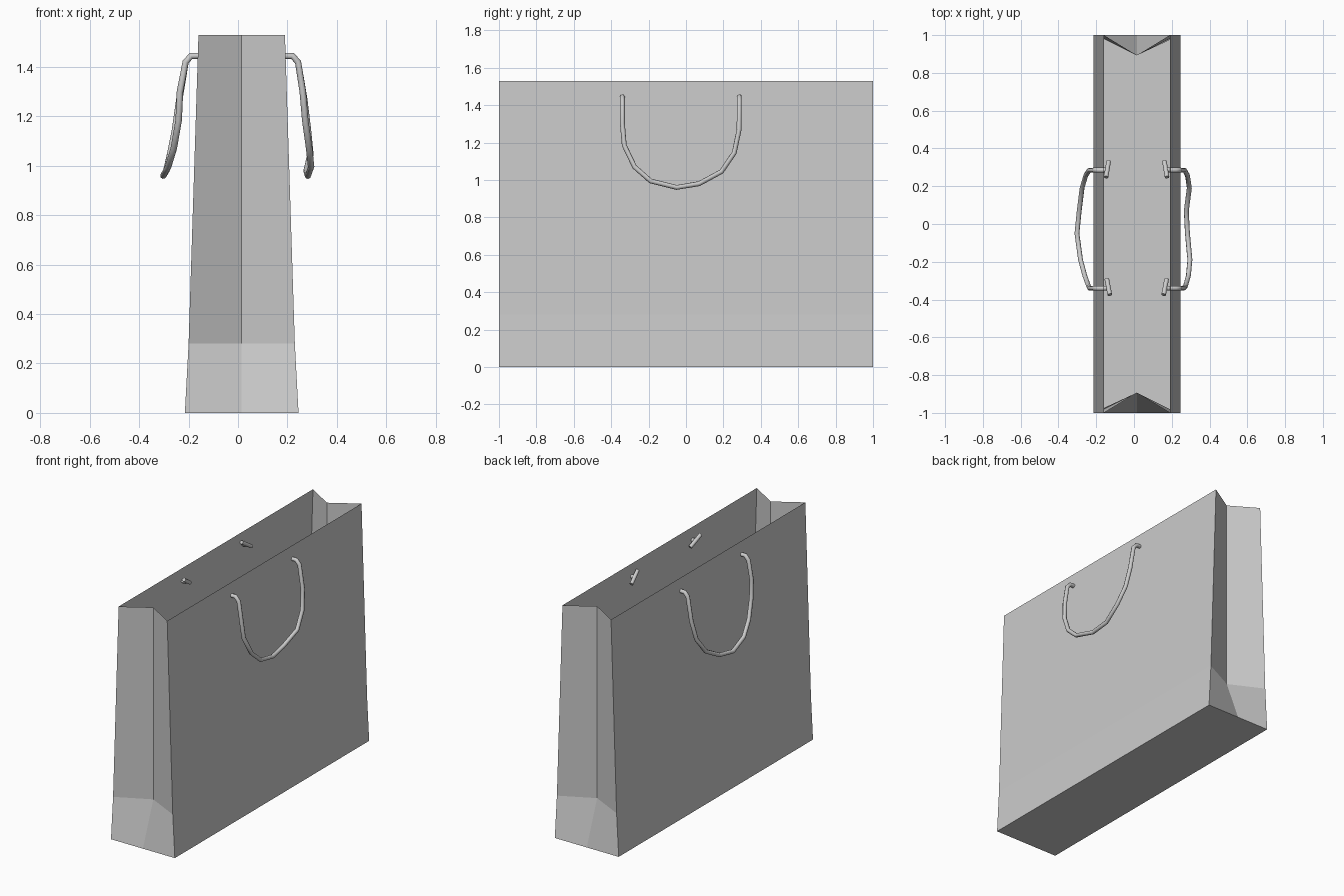
import bpy, bmesh

if "Cube" in bpy.data.objects:
    bpy.data.objects.remove(bpy.data.objects["Cube"])

FOLD_X = 0.015

# Paper bag: stacked six-point outlines (z, left x, right x, gusset depth)
levels = [(0.0, -0.215, 0.245, 0.0), (0.28, -0.20, 0.23, 0.107), (1.53, -0.16, 0.19, 0.107)]
bm = bmesh.new()
rings = []
for z, xl, xr, d in levels:
    outline = [(xl, -1), (FOLD_X, -1 + d), (xr, -1), (xr, 1), (FOLD_X, 1 - d), (xl, 1)]
    rings.append([bm.verts.new((x, y, z)) for x, y in outline])
for low, high in zip(rings, rings[1:]):
    for i in range(6):
        j = (i + 1) % 6
        bm.faces.new((low[i], low[j], high[j], high[i]))
bm.faces.new(rings[0][::-1])
mesh = bpy.data.meshes.new("bag_body")
bm.to_mesh(mesh)
bm.free()
bpy.context.collection.objects.link(bpy.data.objects.new("bag_body", mesh))


def cord(name, points, radius=0.013):
    """Round cord following a list of points."""
    curve = bpy.data.curves.new(name, 'CURVE')
    curve.dimensions = '3D'
    curve.bevel_depth = radius
    curve.bevel_resolution = 2
    curve.use_fill_caps = True
    spline = curve.splines.new('POLY')
    spline.points.add(len(points) - 1)
    for p, co in zip(spline.points, points):
        p.co = (*co, 1)
    obj = bpy.data.objects.new(name, curve)
    bpy.context.collection.objects.link(obj)


# Shared hanging shape of both handles (y, z), and the sideways sag of each
drape = [(-0.34, 1.445), (-0.34, 1.445), (-0.34, 1.42), (-0.34, 1.30), (-0.33, 1.185),
         (-0.275, 1.07), (-0.19, 0.995), (-0.05, 0.96), (0.07, 0.98), (0.19, 1.045),
         (0.258, 1.145), (0.284, 1.27), (0.285, 1.42), (0.285, 1.445), (0.285, 1.445)]
sag = {
    "right": [0.165, 0.22, 0.243, 0.262, 0.272, 0.288, 0.296, 0.283, 0.277, 0.293,
              0.283, 0.268, 0.243, 0.22, 0.168],
    "left": [-0.136, -0.19, -0.212, -0.235, -0.24, -0.26, -0.283, -0.302, -0.29, -0.275,
             -0.255, -0.237, -0.212, -0.19, -0.141],
}
# Cross bars that hold the cord ends inside the bag
for side, xs in sag.items():
    cord("handle_" + side, [(x, y, z) for x, (y, z) in zip(xs, drape)])
    s = 1 if side == "right" else -1
    for end, x, y, lean in (("front", xs[0], -0.333, s * 0.008), ("back", xs[-1], 0.29, -s * 0.007)):
        cord(f"stopper_{side}_{end}",
             [(x - lean, y - 0.042, 1.475), (x + lean, y + 0.042, 1.42)], 0.012)
